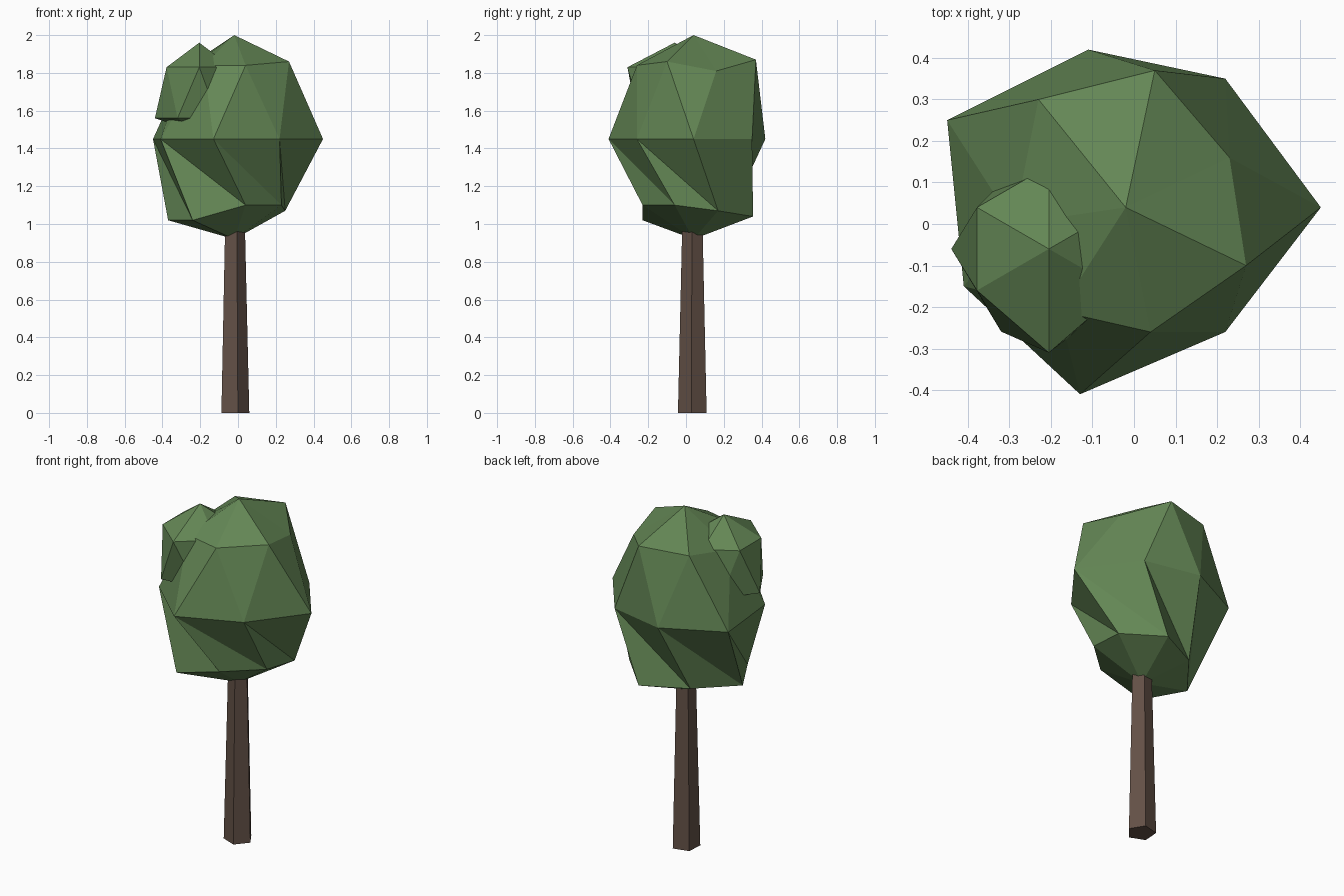
import bpy
import bmesh
from math import cos, sin, radians

default_cube = bpy.data.objects.get("Cube")
if default_cube:
    bpy.data.objects.remove(default_cube, do_unlink=True)


def make_material(name, colour):
    material = bpy.data.materials.new(name)
    material.use_nodes = True
    material.diffuse_color = (*colour, 1)
    material.node_tree.nodes["Principled BSDF"].inputs["Base Color"].default_value = (*colour, 1)
    return material


def polar_ring(centre, height, radii, start):
    """Horizontal ring with one radius per corner."""
    step = 360 / len(radii)
    return [(centre[0] + r * cos(radians(start + step * i)),
             centre[1] + r * sin(radians(start + step * i)), height)
            for i, r in enumerate(radii)]


def finish(name, bm, material):
    bmesh.ops.recalc_face_normals(bm, faces=bm.faces)
    mesh = bpy.data.meshes.new(name)
    bm.to_mesh(mesh)
    bm.free()
    mesh.materials.append(material)
    obj = bpy.data.objects.new(name, mesh)
    bpy.context.collection.objects.link(obj)
    return obj


def make_foliage(name, top, rings, bottom, material):
    """Faceted clump: staggered rings joined by triangles, closed by two fans."""
    bm = bmesh.new()
    tip, base = bm.verts.new(top), bm.verts.new(bottom)
    loops = [[bm.verts.new(p) for p in ring] for ring in rings]
    count = len(loops[0])
    for i in range(count):
        j = (i + 1) % count
        bm.faces.new((tip, loops[0][i], loops[0][j]))
        for upper, lower in zip(loops, loops[1:]):
            bm.faces.new((upper[i], lower[i], upper[j]))
            bm.faces.new((upper[j], lower[i], lower[j]))
        bm.faces.new((base, loops[-1][j], loops[-1][i]))
    return finish(name, bm, material)


def make_trunk(name, rings, material):
    """Tapered prism with closed ends."""
    bm = bmesh.new()
    low, high = [[bm.verts.new(p) for p in ring] for ring in rings]
    for i in range(len(low)):
        j = (i + 1) % len(low)
        bm.faces.new((low[i], low[j], high[j], high[i]))
    bm.faces.new(low[::-1])
    bm.faces.new(high)
    return finish(name, bm, material)


leaf_green = make_material("leaf green", (0.127, 0.242, 0.091))
bark_brown = make_material("bark brown", (0.125, 0.082, 0.062))

# Trunk: five-sided and slightly tapered
axis = (-0.02, 0.035)
make_trunk("trunk", [polar_ring(axis, 0, [0.08] * 5, -4),
                     polar_ring(axis, 0.98, [0.057] * 5, -4)], bark_brown)

# Main crown: three uneven rings of seven corners
shoulder = [(.27, -.10, 1.86), (.23, .16, 1.81), (.05, .37, 1.87), (-.23, .30, 1.86),
            (-.29, 0, 1.80), (-.18, -.21, 1.84), (.04, -.26, 1.84)]
waist = [(x, y, 1.45) for x, y in ((.45, .04), (.22, .35), (-.11, .42), (-.45, .25),
                                   (-.41, -.15), (-.13, -.41), (.22, -.26))]
skirt = [(.06, .355, 1.04), (-.19, .23, 1.04), (-.37, 0, 1.02), (-.24, -.23, 1.02),
         (.04, -.23, 1.10), (.23, -.06, 1.10), (.25, .17, 1.07)]
make_foliage("main_crown", (-.02, .04, 2), [shoulder, waist, skirt],
             (-.02, .04, .92), leaf_green)

# Small clump bulging from the upper front corner
hub = (-.205, -.06)
make_foliage("side_clump", (*hub, 1.96),
             [polar_ring(hub, 1.83, [.2, .2, .2, .2, .25, .2], 30),
              polar_ring(hub, 1.56, [.2, .2, .235, .23, .2, .2], 60)],
             (*hub, 1.48), leaf_green)
